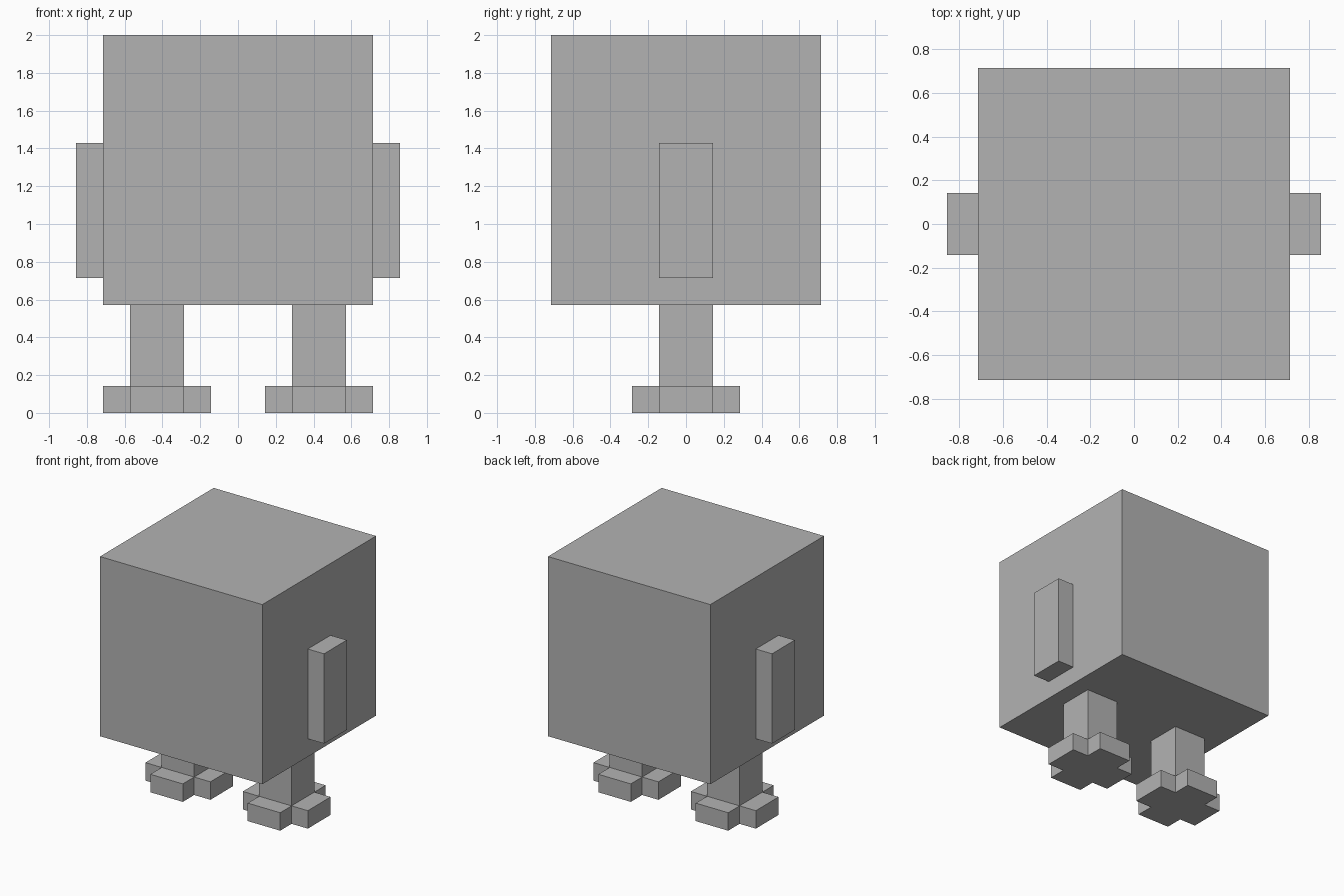
import bpy
import bmesh
from mathutils import Vector

cube = bpy.data.objects.get("Cube")
if cube:
    bpy.data.objects.remove(cube, do_unlink=True)

U = 1 / 7  # one block of the model

grey = bpy.data.materials.new("plain_grey")
grey.use_nodes = True
colour = (0.45, 0.45, 0.45, 1)
grey.diffuse_color = colour
grey.node_tree.nodes["Principled BSDF"].inputs["Base Color"].default_value = colour


def add_object(name, bm, location):
    bmesh.ops.recalc_face_normals(bm, faces=bm.faces)
    mesh = bpy.data.meshes.new(name)
    bm.to_mesh(mesh)
    bm.free()
    mesh.materials.append(grey)
    obj = bpy.data.objects.new(name, mesh)
    obj.location = Vector(location) * U
    bpy.context.collection.objects.link(obj)


def add_box(name, size, location):
    bm = bmesh.new()
    bmesh.ops.create_cube(bm, size=1)
    bmesh.ops.scale(bm, vec=Vector(size) * U, verts=bm.verts)
    add_object(name, bm, location)


def raise_faces(bm, faces, height):
    result = bmesh.ops.extrude_face_region(bm, geom=faces)
    verts = [v for v in result["geom"] if isinstance(v, bmesh.types.BMVert)]
    bmesh.ops.translate(bm, vec=(0, 0, height * U), verts=verts)


def add_leg(name, x):
    bm = bmesh.new()
    # Cross-shaped sole: a square core with a toe on each side
    bmesh.ops.create_circle(bm, cap_ends=True, radius=1, segments=4)
    bm.clear()
    core = [bm.verts.new((sx * U, sy * U, 0))
            for sx, sy in ((-1, -1), (1, -1), (1, 1), (-1, 1))]
    bm.faces.new(core)
    for a, b in zip(core, core[1:] + core[:1]):
        out = (a.co + b.co) / 2
        bm.faces.new((b, a, bm.verts.new(a.co + out), bm.verts.new(b.co + out)))
    bmesh.ops.recalc_face_normals(bm, faces=bm.faces)
    sole = bm.faces[:]
    bottom = bmesh.ops.duplicate(bm, geom=sole)
    raise_faces(bm, sole, 1)
    bmesh.ops.remove_doubles(bm, verts=bm.verts, dist=0.001)
    # Shaft drawn up from the middle of the foot
    middle = [f for f in bm.faces if f.calc_center_median().xy.length < 0.01
              and f.calc_center_median().z > U / 2]
    raise_faces(bm, middle, 3)
    add_object(name, bm, (x, 0, 0))


# Cube body
add_box("body", (10, 10, 10), (0, 0, 9))

# Mirrored arms and legs
for side, sign in (("left", 1), ("right", -1)):
    add_box(side + "_arm", (1, 2, 5), (sign * 5.5, 0, 7.5))
    add_leg(side + "_leg", sign * 3)
